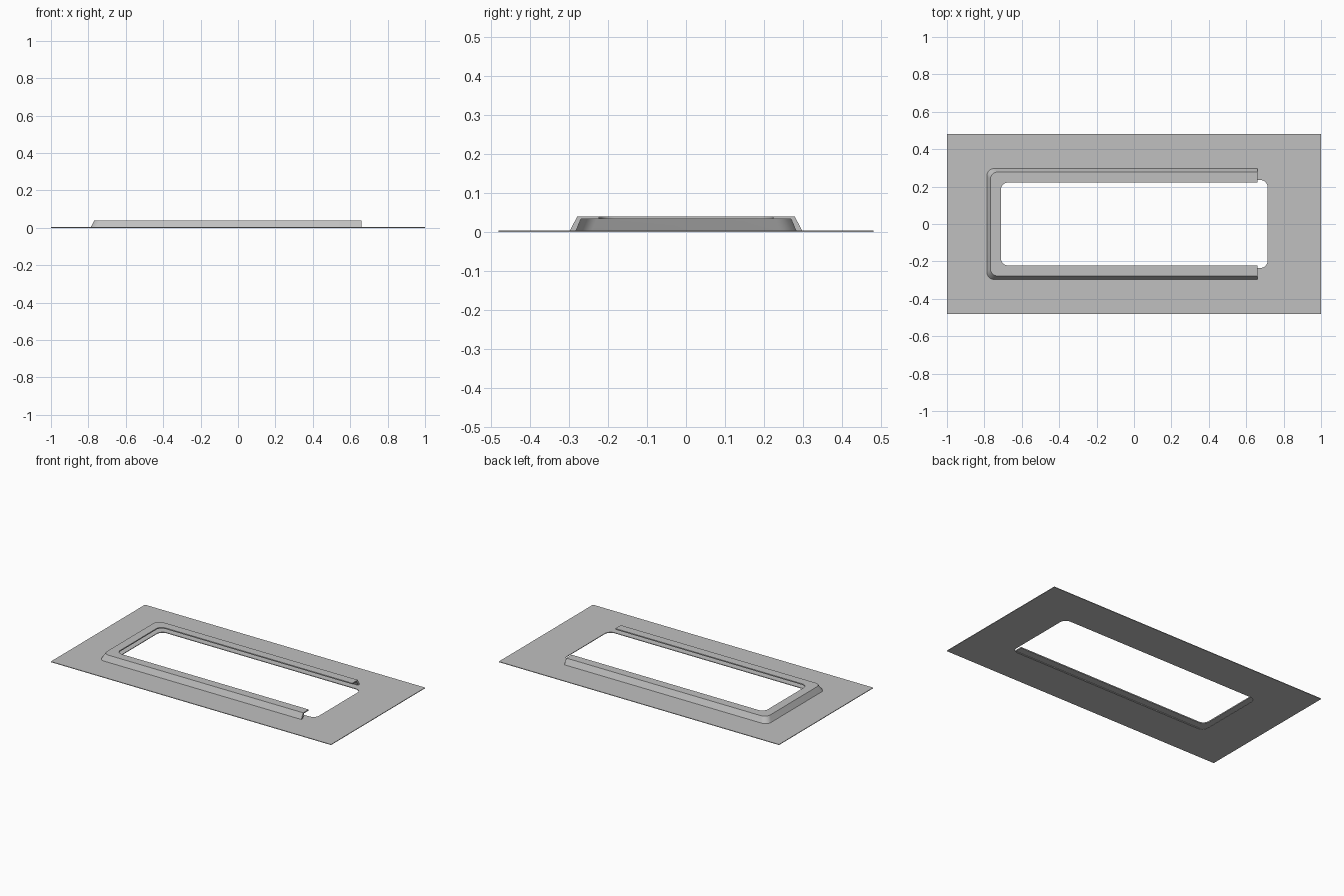
import bpy
import bmesh
from math import cos, sin, pi

cube = bpy.data.objects.get("Cube")
if cube:
    bpy.data.objects.remove(cube)

PLATE_TOP = 0.004
RAIL_END = 0.66
END_OFFSET = 0.49      # extra reach of the closed end compared with the sides
CORNER = 0.04
STEPS = 8

grey = bpy.data.materials.new("satin grey")
grey.use_nodes = True
colour = (0.53, 0.53, 0.53, 1)
grey.diffuse_color = colour
grey.node_tree.nodes["Principled BSDF"].inputs["Base Color"].default_value = colour


def arc(cx, cy, radius, start):
    """Quarter circle, counter-clockwise from the start angle."""
    angles = [start + pi / 2 * i / STEPS for i in range(STEPS + 1)]
    return [(cx + radius * cos(a), cy + radius * sin(a)) for a in angles]


def finish(bm, name):
    bmesh.ops.recalc_face_normals(bm, faces=bm.faces)
    mesh = bpy.data.meshes.new(name)
    bm.to_mesh(mesh)
    bm.free()
    mesh.materials.append(grey)
    obj = bpy.data.objects.new(name, mesh)
    bpy.context.collection.objects.link(obj)
    bpy.ops.object.select_all(action="DESELECT")
    obj.select_set(True)
    bpy.context.view_layer.objects.active = obj
    bpy.ops.object.shade_smooth_by_angle(angle=pi / 6)
    return obj


# Base plate: rectangle with a rounded opening, extruded to thickness
def loop_edges(bm, points):
    verts = [bm.verts.new((x, y, 0)) for x, y in points]
    return [bm.edges.new((v, verts[i - 1])) for i, v in enumerate(verts)]


bm = bmesh.new()
hx, hy = 0.715 - CORNER, 0.235 - CORNER
opening = []
for i, (sx, sy) in enumerate([(1, 1), (-1, 1), (-1, -1), (1, -1)]):
    opening += arc(sx * hx, sy * hy, CORNER, i * pi / 2)
edges = loop_edges(bm, [(-1, -0.48), (1, -0.48), (1, 0.48), (-1, 0.48)])
edges += loop_edges(bm, opening)
bmesh.ops.triangle_fill(bm, edges=edges, use_beauty=True)
top = bmesh.ops.extrude_face_region(bm, geom=bm.faces[:])
bmesh.ops.translate(bm, vec=(0, 0, PLATE_TOP),
                    verts=[g for g in top["geom"] if isinstance(g, bmesh.types.BMVert)])
finish(bm, "base_plate")


# Raised rail: sloped wall with an inward lip, swept round a U
def u_path(half_width):
    cx = -(half_width + END_OFFSET) + CORNER
    cy = half_width - CORNER
    return ([(RAIL_END, half_width)] + arc(cx, cy, CORNER, pi / 2)
            + arc(cx, -cy, CORNER, pi) + [(RAIL_END, -half_width)])


section = [(0.297, PLATE_TOP), (0.278, 0.04), (0.222, 0.04),
           (0.222, 0.033), (0.269, 0.033), (0.281, PLATE_TOP)]
bm = bmesh.new()
rows = [[bm.verts.new((x, y, z)) for x, y in u_path(w)] for w, z in section]
for i, row in enumerate(rows):
    below = rows[i - 1]
    for j in range(len(row) - 1):
        bm.faces.new((below[j], below[j + 1], row[j + 1], row[j]))
for end in (0, -1):
    bm.faces.new([row[end] for row in rows])
finish(bm, "u_shaped_rail")
